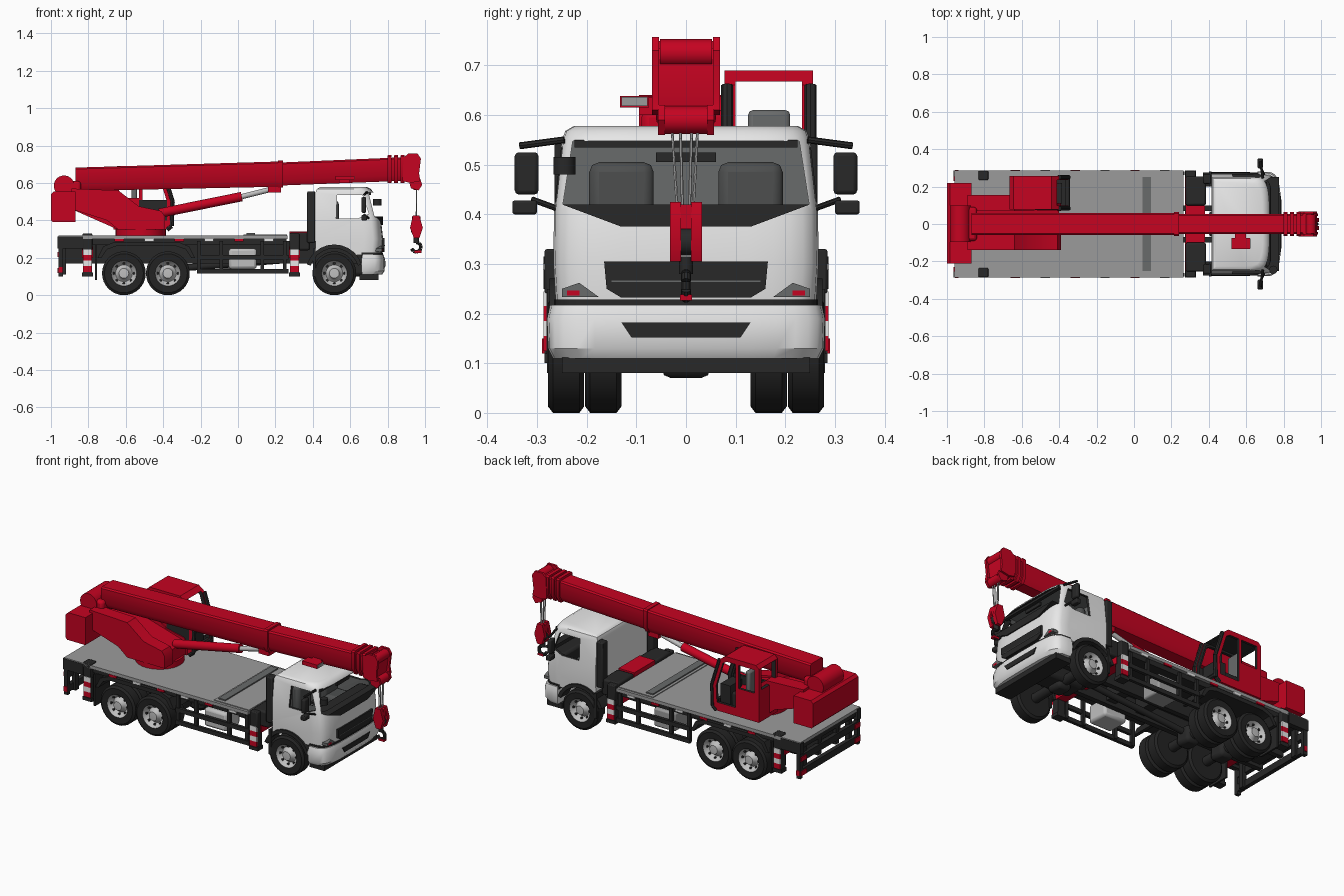
import bpy, bmesh
from math import cos, sin, pi
from mathutils import Vector

if "Cube" in bpy.data.objects:
    bpy.data.objects.remove(bpy.data.objects["Cube"])


def material(name, r, g, b):
    m = bpy.data.materials.new(name)
    m.use_nodes = True
    m.diffuse_color = (r, g, b, 1)
    m.node_tree.nodes["Principled BSDF"].inputs["Base Color"].default_value = (r, g, b, 1)
    return m


RED = material("crane red", .56, .001, .015)
WHITE = material("cab white", .83, .83, .83)
DECK = material("deck grey", .33, .33, .33)
BLACK = material("chassis black", .021, .021, .021)
TYRE = material("tyre rubber", .017, .017, .017)
TRIM = material("interior grey", .14, .145, .145)
SEAT = material("seat grey", .075, .078, .078)
STEEL = material("bare steel", .52, .52, .52)
parts = []


def make(name, bm, *mats):
    bmesh.ops.remove_doubles(bm, verts=bm.verts, dist=1e-5)
    bmesh.ops.recalc_face_normals(bm, faces=bm.faces)
    me = bpy.data.meshes.new(name)
    bm.to_mesh(me)
    bm.free()
    for m in mats:
        me.materials.append(m)
    ob = bpy.data.objects.new(name, me)
    bpy.context.collection.objects.link(ob)
    parts.append(ob)
    return ob


def loft(name, rings, *mats, caps=True):
    bm = bmesh.new()
    vs = [[bm.verts.new(p) for p in r] for r in rings]
    for a, b in zip(vs, vs[1:]):
        for i in range(len(a)):
            j = (i + 1) % len(a)
            bm.faces.new((a[i], a[j], b[j], b[i]))
    if caps:
        bm.faces.new(vs[0])
        bm.faces.new(vs[-1])
    return make(name, bm, *mats)


def prism(name, pts, axis, a, b, mat):
    """Profile in (x, z) pushed along y, or in (y, z) pushed along x."""
    put = (lambda p, t: (p[0], t, p[1])) if axis == "y" else (lambda p, t: (t, p[0], p[1]))
    return loft(name, [[put(p, t) for p in pts] for t in (a, b)], mat)


def box(name, x, y, z, mat, bevel=0):
    pts = [(x[0], z[0]), (x[1], z[0]), (x[1], z[1]), (x[0], z[1])]
    ob = prism(name, pts, "y", y[0], y[1], mat)
    if bevel:
        m = ob.modifiers.new("bevel", "BEVEL")
        m.width, m.segments = bevel, 2
    return ob


def pair(name, x, y, z, mat, bevel=0):
    box("left_" + name, x, y, z, mat, bevel)
    box("right_" + name, x, (-y[1], -y[0]), z, mat, bevel)


def rod(name, p, q, r, mat, n=16):
    p, q = Vector(p), Vector(q)
    rot = (q - p).to_track_quat("Z", "Y")
    circle = [rot @ Vector((r * cos(2 * pi * i / n), r * sin(2 * pi * i / n), 0)) for i in range(n)]
    return loft(name, [[e + c for c in circle] for e in (p, q)], mat)


def cut(ob, *cutters):
    for c in cutters:
        m = ob.modifiers.new("cut", "BOOLEAN")
        m.operation, m.solver, m.material_mode, m.object = "DIFFERENCE", "EXACT", "TRANSFER", c
    deps = bpy.context.evaluated_depsgraph_get()
    me = bpy.data.meshes.new_from_object(ob.evaluated_get(deps))
    ob.modifiers.clear()
    ob.data = me
    for c in cutters:
        parts.remove(c)
        bpy.data.objects.remove(c)


# Wheels: single in front, twin at the back
def wheel(name, x, y, s):
    prof = [(0, 0), (0, .06), (0, .104), (.01, .117), (.063, .117), (.073, .104), (.071, .068),
            (.06, .063), (.042, .045), (.052, .032), (.07, .026), (.072, 0)]
    n = 32
    rings = [[(x + r * cos(2 * pi * i / n), y + s * t, .117 + r * sin(2 * pi * i / n)) for i in range(n)]
             for t, r in prof]
    ob = loft(name, rings, TYRE, STEEL, caps=False)
    for f in ob.data.polygons:
        c = f.center - Vector((x, f.center.y, .117))
        f.material_index = int(c.length < .067 and s * (f.center.y - y) > .03)
    for i in range(8):
        a = i * pi / 4
        h = Vector((x + .054 * cos(a), y + s * .046, .117 + .054 * sin(a)))
        rod("rim_hole", h, h + Vector((0, s * .009, 0)), .007, BLACK, 8)


for s, side in ((1, "left"), (-1, "right")):
    wheel(side + "_front_wheel", .515, s * .205, s)
    for x in (-.61, -.375):
        wheel(side + "_rear_outer_wheel", x, s * .205, s)
        wheel(side + "_rear_inner_wheel", x, s * .13, s)
for x in (-.61, -.375, .515):
    rod("axle", (x, -.2, .117), (x, .2, .117), .028, BLACK)
    box("axle_housing", (x - .045, x + .045), (-.05, .05), (.07, .17), BLACK, .02)

# Chassis and deck
pair("frame_rail", (-.95, .74), (.07, .1), (.17, .29), BLACK)
for x in (-.9, -.5, -.1, .1, .33, .68):
    box("cross_member", (x - .03, x + .03), (-.08, .08), (.19, .27), BLACK)
box("deck", (-.96, .265), (-.285, .285), (.3, .32), DECK)
box("deck_subframe", (-.95, .26), (-.265, .265), (.27, .3), BLACK)
box("deck_panel", (.03, .262), (-.27, .27), (.32, .325), DECK)
box("deck_hatch", (.045, .09), (-.25, .25), (.325, .332), TRIM)
pair("rear_side_skirt", (-.965, -.83), (.255, .287), (.25, .315), BLACK)
fender = [(-.75, .2), (-.72, .26), (-.66, .285), (-.32, .285), (-.26, .26), (-.23, .2),
          (-.25, .2), (-.28, .245), (-.33, .262), (-.65, .262), (-.7, .245), (-.73, .2)]
for s, side in ((1, "left"), (-1, "right")):
    prism(side + "_rear_fender", fender, "y", s * .13, s * .284, BLACK)
    box(side + "_mud_flap", (-.765, -.755), sorted((s * .14, s * .28)), (.08, .27), BLACK)
    for k in range(6):
        x = -.66 + k * .16
        box(side + "_marker_strip", (x, x + .05), sorted((s * .28, s * .288)), (.288, .301), (RED, WHITE)[k % 2])
pair("side_guard_top", (-.22, .27), (.262, .28), (.19, .215), BLACK)
pair("side_guard_bottom", (-.22, .27), (.262, .28), (.115, .14), BLACK)
for x in (-.21, -.09, .13, .25):
    pair("guard_post", (x - .01, x + .01), (.255, .275), (.12, .29), BLACK)
box("right_fuel_tank", (-.05, .1), (-.255, -.12), (.14, .25), STEEL, .015)
box("left_battery_box", (-.1, .04), (.12, .25), (.14, .25), DECK, .01)
rod("drive_shaft", (-.37, 0, .14), (.4, 0, .2), .018, BLACK)
box("gearbox", (.4, .7), (-.07, .07), (.1, .25), BLACK, .02)

# Rear guard
for z in (.115, .2):
    box("rear_guard_bar", (-.96, -.935), (-.285, .285), (z, z + .04), BLACK)
    pair("rear_guard_plate", (-.966, -.959), (.23, .28), (z + .004, z + .03), RED)
pair("rear_guard_post", (-.945, -.92), (.2, .23), (.11, .3), BLACK)
pair("rear_guard_end", (-.96, -.935), (.262, .285), (.1, .3), BLACK)
pair("rear_guard_reflector", (-.958, -.937), (.284, .29), (.12, .15), RED)

# Outriggers with striped legs
for x in (-.805, .302):
    box("outrigger_beam", (x - .03, x + .03), (-.25, .25), (.2, .26), RED)
    pair("outrigger_post", (x - .026, x + .026), (.235, .285), (.24, .33), BLACK, .005)
    pair("outrigger_leg", (x - .024, x + .024), (.237, .281), (.12, .25), BLACK)
    for k in range(4):
        z = .125 + k * .03
        pair("leg_stripe", (x - .023, x + .023), (.281, .287), (z, z + .03), (RED, WHITE)[k % 2])
    pair("outrigger_foot", (x - .03, x + .03), (.235, .285), (.1, .12), BLACK)

# Equipment behind the driver's cab
box("hydraulic_box", (.275, .38), (-.1, .1), (.27, .34), RED)
pair("air_filter_box", (.275, .385), (.1, .255), (.24, .335), BLACK, .01)
pair("intake_column", (.37, .412), (.215, .265), (.28, .555), BLACK, .006)


# Driver's cab: hollow shell with open windows
def ring(z, x0, x1, w, n=14):
    pts = [(x0, -w, z)]
    for i in range(n + 1):
        a = -pi / 2 + pi * i / n
        c, d = max(cos(a), 0), sin(a)
        pts.append((x1 - .1 + .1 * c ** .5, w * abs(d) ** .5 * (1 if d > 0 else -1), z))
    return pts + [(x0, w, z)]


levels = [(.215, .415, .768, .262), (.3, .415, .776, .267), (.41, .415, .764, .266), (.55, .415, .724, .25),
          (.568, .422, .71, .243), (.578, .44, .69, .226)]
cab = loft("driver_cab", [ring(*l) for l in levels], WHITE)
inner = [(.28, .415, .768, .267)] + levels[2:4] + [(.56, .415, .72, .247)]
hollow = loft("hollow", [ring(z, x0 + .02, x1 - .02, w - .016) for z, x0, x1, w in inner], TRIM)
screen = prism("screen", [(-.248, .42), (.248, .42), (.228, .548), (-.228, .548)], "x", .62, .9, BLACK)
window = prism("window", [(.525, .41), (.53, .535), (.665, .535), (.7, .435), (.64, .41)], "y", -.4, .4, BLACK)
arch = rod("arch", (.515, -.4, .117), (.515, .4, .117), .142, BLACK, 32)
cut(cab, hollow, screen, window, arch)
arc = [pi * (.1 + .08 * i) for i in range(11)]
flare = [(.515 + r * cos(a), .117 + r * sin(a)) for r, way in ((.154, 1), (.133, -1)) for a in arc[::way]]
for s, side in ((1, "left"), (-1, "right")):
    prism(side + "_front_fender", flare, "y", s * .2, s * .275, BLACK)
box("dashboard", (.645, .735), (-.235, .235), (.285, .405), BLACK, .015)
for y in (-.13, .13):
    box("seat_back", (.49, .54), (y - .065, y + .065), (.3, .505), SEAT, .02)
    box("seat_cushion", (.49, .63), (y - .065, y + .065), (.29, .36), SEAT, .02)
box("sun_visor", (.69, .71), (-.225, .225), (.535, .55), BLACK)
box("rear_view_mirror", (.69, .7), (-.06, .06), (.505, .525), BLACK)
prism("wiper_cowl", [(-.25, .42), (.25, .42), (.13, .375), (-.13, .375)], "x", .73, .774, BLACK)
prism("grille", [(-.165, .305), (.165, .305), (.16, .25), (.13, .232), (-.13, .232), (-.16, .25)], "x", .73, .783, BLACK)
box("grille_bar", (.74, .785), (-.15, .15), (.264, .267), TRIM)
loft("bumper_gap", [ring(z, .66, .774, .266) for z in (.2, .228)], BLACK)
loft("bumper", [ring(*l) for l in ((.11, .665, .77, .268), (.13, .66, .784, .278), (.19, .66, .786, .28), (.217, .665, .778, .274))], WHITE)
prism("bumper_vent", [(-.13, .182), (.13, .182), (.11, .152), (-.11, .152)], "x", .75, .789, BLACK)
box("bumper_skirt", (.65, .75), (-.25, .25), (.08, .112), BLACK)
for s, side in ((1, "left"), (-1, "right")):
    lamp = [(s * .175, .233), (s * .25, .233), (s * .25, .25), (s * .215, .262)]
    prism(side + "_headlight", lamp, "x", .7, .771, TRIM)
    box(side + "_turn_signal", (.7, .772), sorted((s * .215, s * .24)), (.236, .247), RED)
    rod(side + "_mirror_arm", (.69, s * .245, .55), (.675, s * .335, .538), .007, BLACK, 8)
    rod(side + "_mirror_lower_arm", (.7, s * .255, .41), (.675, s * .31, .43), .006, BLACK, 8)
pair("mirror", (.66, .685), (.297, .345), (.44, .525), BLACK, .008)
pair("small_mirror", (.66, .69), (.3, .35), (.4, .428), BLACK, .005)
pair("cab_step", (.4, .415), (.2, .28), (.1, .25), BLACK)
rod("front_mirror", (.745, -.245, .48), (.745, -.245, .515), .022, BLACK)

# Slewing superstructure and counterweight
rod("turntable", (-.52, 0, .32), (-.52, 0, .355), .135, RED, 32)
side_plate = [(-.89, .57), (-.64, .56), (-.53, .475), (-.41, .45), (-.39, .42), (-.39, .35),
              (-.64, .35), (-.7, .4), (-.89, .46)]
for a, b in ((-.14, -.06), (.07, .155)):
    prism("superstructure_side", side_plate, "y", a, b, RED)
prism("superstructure_core", [(-.89, .53), (-.64, .5), (-.4, .43), (-.4, .35), (-.64, .35), (-.89, .46)], "y", -.07, .08, RED)
prism("counterweight", [(-1, .4), (-1, .54), (-.985, .555), (-.87, .555), (-.87, .39), (-.99, .39)], "y", -.21, .22, RED)
rod("winch_drum", (-.93, -.095, .585), (-.93, .1, .585), .055, RED, 24)
box("winch_cover", (-.95, -.84), (-.09, .09), (.53, .61), RED, .015)

# Operator's cab
shape = [(-.665, .35), (-.665, .67), (-.645, .69), (-.44, .69), (-.4, .66), (-.35, .5), (-.355, .37), (-.38, .35)]
booth = prism("operator_cab", shape, "y", .078, .256, RED)
room = prism("room", [(-.645, .37), (-.645, .672), (-.45, .672), (-.415, .65), (-.37, .5), (-.37, .37)], "y", .094, .24, BLACK)
view = box("view", (-.8, -.2), (.1, .234), (.54, .668), BLACK)
low_view = box("low_view", (-.42, -.2), (.1, .234), (.4, .6), BLACK)
side1 = prism("side1", [(-.635, .52), (-.635, .66), (-.53, .66), (-.53, .52)], "y", 0, .4, BLACK)
side2 = prism("side2", [(-.51, .4), (-.51, .66), (-.45, .66), (-.425, .645), (-.38, .5), (-.385, .4)], "y", 0, .4, BLACK)
cut(booth, room, view, low_view, side1, side2)
for y in (.083, .251):
    for p, q in zip(shape[4:], shape[5:]):
        rod("windscreen_frame", (p[0], y, p[1]), (q[0], y, q[1]), .012, BLACK, 8)
rod("windscreen_sill", (-.355, .083, .385), (-.355, .251, .385), .014, BLACK, 8)
box("cab_inner_panel", (-.53, -.38), (.076, .09), (.4, .51), BLACK)
box("operator_seat", (-.57, -.54), (.125, .21), (.42, .61), TRIM, .01)
box("operator_cushion", (-.57, -.45), (.125, .21), (.37, .46), BLACK, .01)
box("control_console", (-.45, -.385), (.11, .22), (.37, .5), BLACK)


# Telescopic boom
def boom(name, x0, b0, t0, x1, b1, t1, w):
    def sec(x, b, t):
        h = (t - b) * .25
        return [(x, -w, t - .008), (x, -w + .008, t), (x, w - .008, t), (x, w, t - .008),
                (x, w, b + h), (x, w * .65, b), (x, -w * .65, b), (x, -w, b + h)]
    return loft(name, [sec(x0, b0, t0), sec(x1, b1, t1)], RED)


boom("boom_base", -.87, .557, .682, .23, .58, .715, .06)
boom("boom_extension", .22, .586, .709, .9, .612, .738, .054)
boom("boom_collar", .215, .576, .719, .24, .577, .72, .064)
for x in (.8, .835, .87):
    boom("head_collar", x, .6, .748, x + .02, .6, .749, .064)
head = [(.88, .61), (.885, .735), (.91, .757), (.96, .757), (.978, .73), (.968, .65), (.975, .61), (.92, .6)]
nose = [(.91, .62), (.975, .62), (.985, .59), (.965, .56), (.925, .572)]
for s in (-1, 1):
    prism("head_plate", head, "y", s * .054, s * .068, RED)
    prism("nose_plate", nose, "y", s * .042, s * .056, RED)
prism("head_core", [(.88, .62), (.89, .73), (.95, .735), (.962, .7), (.95, .61)], "y", -.055, .055, RED)
rod("upper_sheave", (.945, -.052, .725), (.945, .052, .725), .028, RED)
rod("lower_sheave", (.95, -.044, .59), (.95, .044, .59), .028, RED)
box("boom_step", (.52, .62), (-.133, -.075), (.615, .638), RED)
box("boom_step_tread", (.62, .624), (-.13, -.078), (.618, .636), DECK)
box("boom_step_bracket", (.54, .6), (-.095, -.05), (.6, .635), RED)

# Lift cylinder
rod("lift_cylinder", (-.42, 0, .438), (.02, 0, .527), .025, RED, 20)
rod("lift_piston", (.02, 0, .527), (.2, 0, .572), .014, STEEL)
box("lift_bracket", (.16, .23), (-.035, .035), (.55, .59), RED)

# Hoist ropes, block and hook
for y in (-.03, -.012, .012, .025):
    rod("hoist_rope", (.955, y, .6), (.953, y * .6, .42), .003, STEEL, 6)
block = [(.935, .425), (.97, .425), (.988, .36), (.97, .305), (.94, .305), (.92, .36)]
for s in (-1, 1):
    prism("block_cheek", block, "y", s * .01, s * .032, RED)
box("block_cap", (.93, .976), (-.012, .012), (.37, .42), RED)
rod("block_sheave", (.953, -.02, .345), (.953, .02, .345), .028, BLACK)
rod("hook_shank", (.953, 0, .315), (.953, 0, .28), .014, BLACK)
hook = [(.953 + .026 * cos(a), 0, .257 + .026 * sin(a)) for a in (pi / 2 - i * pi / 5 for i in range(8))]
for p, q in zip(hook, hook[1:]):
    rod("hook_segment", p, q, .01, BLACK, 10)
box("hook_tip", (.945, .98), (-.012, .012), (.226, .238), RED)

bpy.ops.object.select_all(action="DESELECT")
for ob in parts:
    ob.select_set(True)
bpy.context.view_layer.objects.active = cab
bpy.ops.object.shade_smooth_by_angle(angle=.6)
